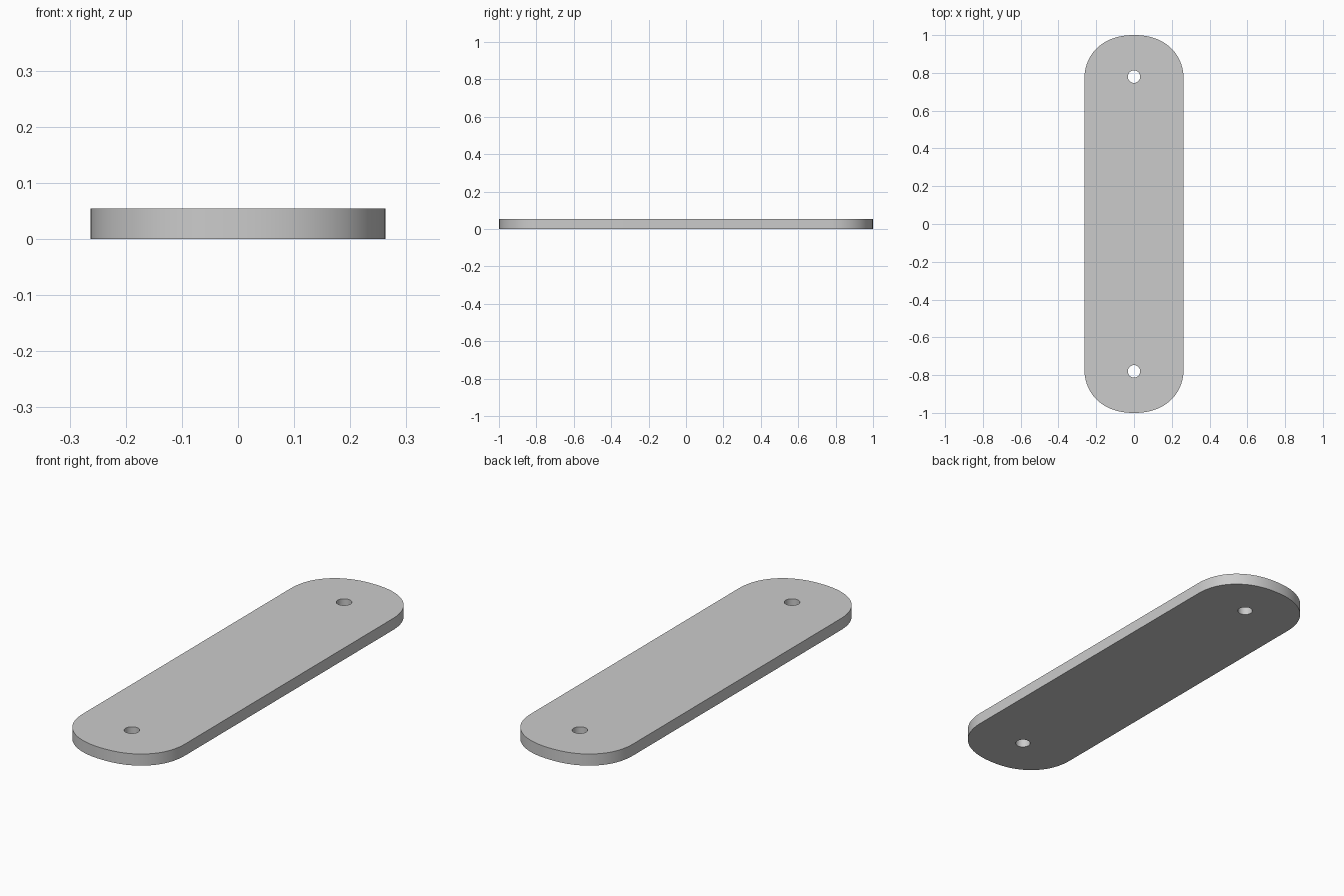
import bpy, bmesh, math

if "Cube" in bpy.data.objects:
    bpy.data.objects.remove(bpy.data.objects["Cube"])

HALF_W, HALF_L, THICK = 0.263, 1.0, 0.054
END_L, POWER = 0.24, 2.2          # length and squareness of the rounded ends
HOLE_Y, HOLE_R = 0.78, 0.033


def power(v):
    return math.copysign(abs(v) ** (2 / POWER), v)


def add_loop(bm, points):
    verts = [bm.verts.new((x, y, 0)) for x, y in points]
    return [bm.edges.new((v, verts[(i + 1) % len(verts)])) for i, v in enumerate(verts)]


# Rounded outline: two full ends joined by straight sides
N = 48
outline = []
for side in (1, -1):
    for i in range(N + 1):
        a = math.pi * i / N
        outline.append((side * HALF_W * power(math.cos(a)),
                        side * (HALF_L - END_L + END_L * power(math.sin(a)))))

bm = bmesh.new()
edges = add_loop(bm, outline)

# Screw hole near each end
for side in (1, -1):
    edges += add_loop(bm, [(HOLE_R * math.cos(2 * math.pi * i / 32),
                            side * HOLE_Y + HOLE_R * math.sin(2 * math.pi * i / 32))
                           for i in range(32)])

# Fill the flat profile and give it thickness
bmesh.ops.triangle_fill(bm, edges=edges, use_beauty=True, normal=(0, 0, 1))
ext = bmesh.ops.extrude_face_region(bm, geom=bm.faces[:], use_keep_orig=True)
bmesh.ops.translate(bm, vec=(0, 0, THICK),
                    verts=[g for g in ext["geom"] if isinstance(g, bmesh.types.BMVert)])
bmesh.ops.recalc_face_normals(bm, faces=bm.faces[:])

mesh = bpy.data.meshes.new("link_plate")
bm.to_mesh(mesh)
bm.free()
plate = bpy.data.objects.new("link_plate", mesh)
bpy.context.collection.objects.link(plate)
bpy.context.view_layer.objects.active = plate
plate.select_set(True)
bpy.ops.object.shade_smooth_by_angle(angle=math.radians(35))
